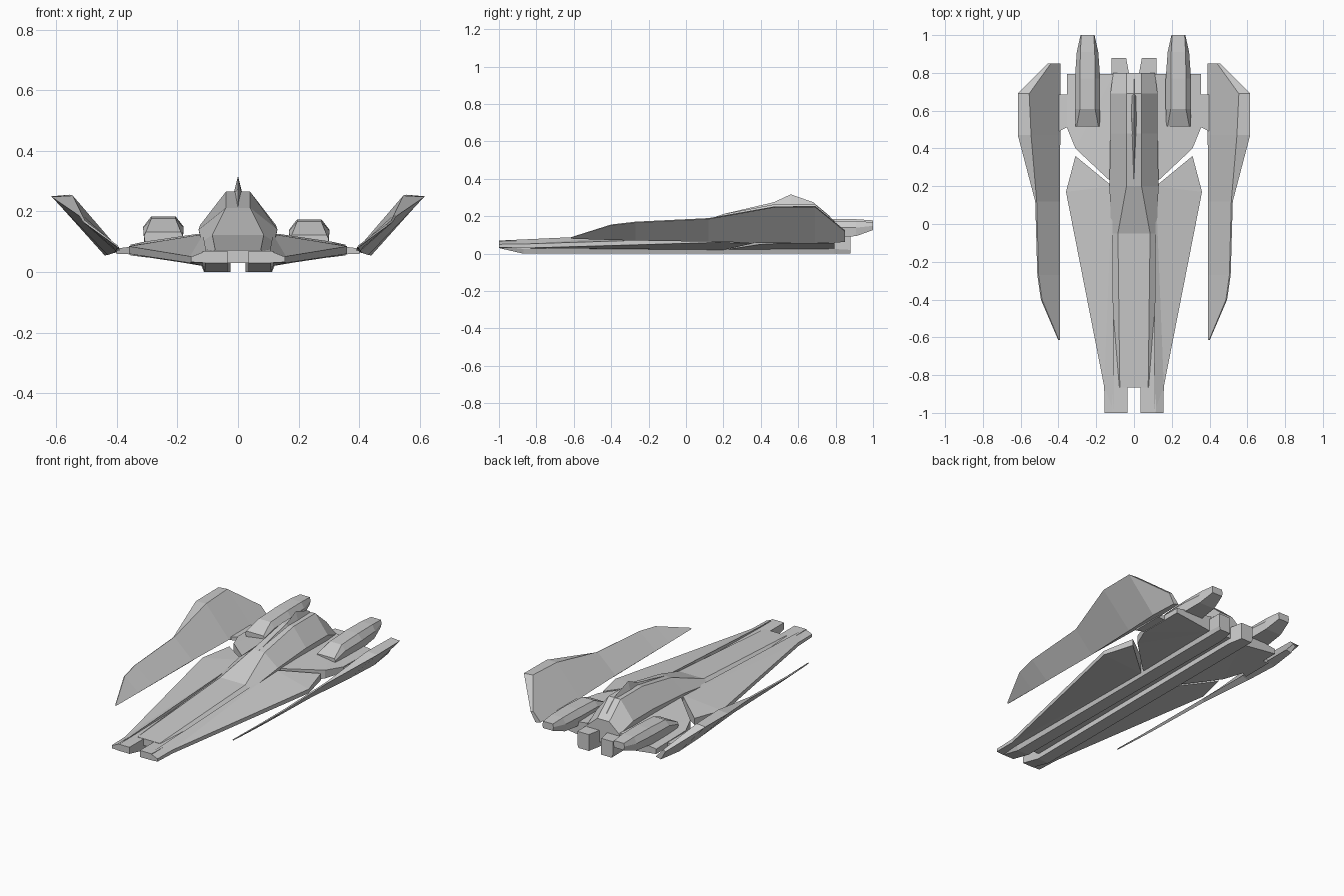
import bpy, bmesh


def finish(name, bm, mirror):
    bmesh.ops.recalc_face_normals(bm, faces=bm.faces)
    me = bpy.data.meshes.new(name)
    bm.to_mesh(me)
    bm.free()
    ob = bpy.data.objects.new(name, me)
    bpy.context.collection.objects.link(ob)
    if mirror:
        mod = ob.modifiers.new("Mirror", 'MIRROR')
        mod.use_mirror_merge = False
    return ob


def loft(name, sections, mirror=False):
    """Skin a list of (y, [(x, z), ...]) cross-sections and cap the ends."""
    bm = bmesh.new()
    rings = [[bm.verts.new((x, y, z)) for x, z in pts] for y, pts in sections]
    n = len(rings[0])
    for a, b in zip(rings, rings[1:]):
        for i in range(n):
            j = (i + 1) % n
            bm.faces.new((a[i], a[j], b[j], b[i]))
    bm.faces.new(rings[0])
    bm.faces.new(rings[-1])
    return finish(name, bm, mirror)


def slab(name, outline, mirror=True):
    """Plate from (x, y, top z, bottom z) corners."""
    bm = bmesh.new()
    top = [bm.verts.new((x, y, t)) for x, y, t, b in outline]
    bot = [bm.verts.new((x, y, b)) for x, y, t, b in outline]
    n = len(top)
    caps = [bm.faces.new(top), bm.faces.new(bot)]
    for i in range(n):
        j = (i + 1) % n
        bm.faces.new((top[i], top[j], bot[j], bot[i]))
    bmesh.ops.triangulate(bm, faces=caps)
    return finish(name, bm, mirror)


def hexagon(cx, wb, zb, wm, zm, wt, zt):
    """Symmetric six-sided section: bottom, middle and top half-widths."""
    return [(cx - wb, zb), (cx + wb, zb), (cx + wm, zm),
            (cx + wt, zt), (cx - wt, zt), (cx - wm, zm)]


# Central fuselage with raised canopy
loft("fuselage", [
    (-0.865, hexagon(0, 0.10, 0.03, 0.11, 0.045, 0.075, 0.072)),
    (-0.05, hexagon(0, 0.11, 0.03, 0.12, 0.10, 0.085, 0.122)),
    (0.20, hexagon(0, 0.11, 0.03, 0.13, 0.14, 0.04, 0.212)),
    (0.48, hexagon(0, 0.11, 0.03, 0.125, 0.155, 0.04, 0.265)),
    (0.69, hexagon(0, 0.11, 0.03, 0.125, 0.155, 0.04, 0.265)),
    (0.80, hexagon(0, 0.10, 0.03, 0.11, 0.11, 0.04, 0.17)),
])

# Thin dorsal fin on the canopy
loft("dorsal_fin", [(y, [(-w, 0.15), (w, 0.15), (w, zb), (0, zt), (-w, zb)])
                    for y, w, zb, zt in ((0.20, 0.003, 0.205, 0.212),
                                         (0.47, 0.012, 0.26, 0.275),
                                         (0.56, 0.013, 0.265, 0.317),
                                         (0.68, 0.012, 0.262, 0.275),
                                         (0.77, 0.006, 0.18, 0.20))])

# Twin keel rails: nose prongs in front, square nozzles behind
loft("keel_rail", [(y, [(xi, zb), (xo - 0.008, zb), (xo, zm), (xo, zt), (xi, zt)])
                   for y, xi, xo, zb, zm, zt in ((-1.0, 0.035, 0.115, 0.03, 0.04, 0.07),
                                                 (-0.87, 0.035, 0.118, 0.0, 0.025, 0.07),
                                                 (0.70, 0.025, 0.12, 0.0, 0.025, 0.09),
                                                 (0.79, 0.025, 0.12, 0.0, 0.025, 0.10),
                                                 (0.88, 0.042, 0.12, 0.0, 0.02, 0.10))],
     mirror=True)

# Long front delta wing
slab("front_wing", [(0.105, -1.0, 0.07, 0.03), (0.155, -1.0, 0.05, 0.033),
                    (0.158, -0.86, 0.052, 0.03), (0.36, 0.17, 0.085, 0.06),
                    (0.31, 0.36, 0.095, 0.055), (0.115, 0.20, 0.125, 0.02)])

# Rear wing carrying the engines, with a tab reaching the outer blade
slab("rear_wing", [(0.11, 0.22, 0.127, 0.02), (0.14, 0.24, 0.125, 0.025),
                   (0.31, 0.40, 0.10, 0.05), (0.355, 0.51, 0.09, 0.055),
                   (0.355, 0.795, 0.085, 0.055), (0.11, 0.795, 0.12, 0.025)])
slab("wing_tab", [(0.34, 0.52, 0.085, 0.058), (0.40, 0.49, 0.078, 0.06),
                  (0.40, 0.685, 0.078, 0.06), (0.34, 0.685, 0.085, 0.058)])

# Canted outer blades: inner bottom, outer bottom, outer top, inner top
loft("outer_blade", [
    (-0.615, [(0.393, 0.082), (0.398, 0.080), (0.401, 0.086), (0.397, 0.088)]),
    (-0.40, [(0.393, 0.080), (0.402, 0.073), (0.493, 0.152), (0.487, 0.156)]),
    (-0.27, [(0.393, 0.080), (0.404, 0.070), (0.512, 0.166), (0.505, 0.171)]),
    (0.12, [(0.393, 0.078), (0.408, 0.064), (0.523, 0.185), (0.515, 0.190)]),
    (0.47, [(0.390, 0.072), (0.43, 0.056), (0.615, 0.248), (0.545, 0.252)]),
    (0.69, [(0.388, 0.068), (0.44, 0.055), (0.615, 0.250), (0.555, 0.255)]),
    (0.85, [(0.390, 0.070), (0.425, 0.062), (0.457, 0.118), (0.440, 0.125)]),
], mirror=True)

# Engine pods above the rear wing (left one sits slightly higher)
for name, cx, dz in (("engine_pod_right", 0.235, -0.006), ("engine_pod_left", -0.246, 0.004)):
    loft(name, [(y, hexagon(cx, wb, zb + dz, wm, zm + dz, wt, zt + dz))
                for y, wb, zb, wm, zm, wt, zt in (
                    (0.515, 0.060, 0.09, 0.064, 0.115, 0.058, 0.128),
                    (0.61, 0.063, 0.09, 0.067, 0.142, 0.040, 0.172),
                    (0.77, 0.063, 0.09, 0.067, 0.145, 0.040, 0.180),
                    (0.91, 0.052, 0.10, 0.057, 0.145, 0.038, 0.180),
                    (1.0, 0.034, 0.132, 0.037, 0.155, 0.033, 0.174))])
